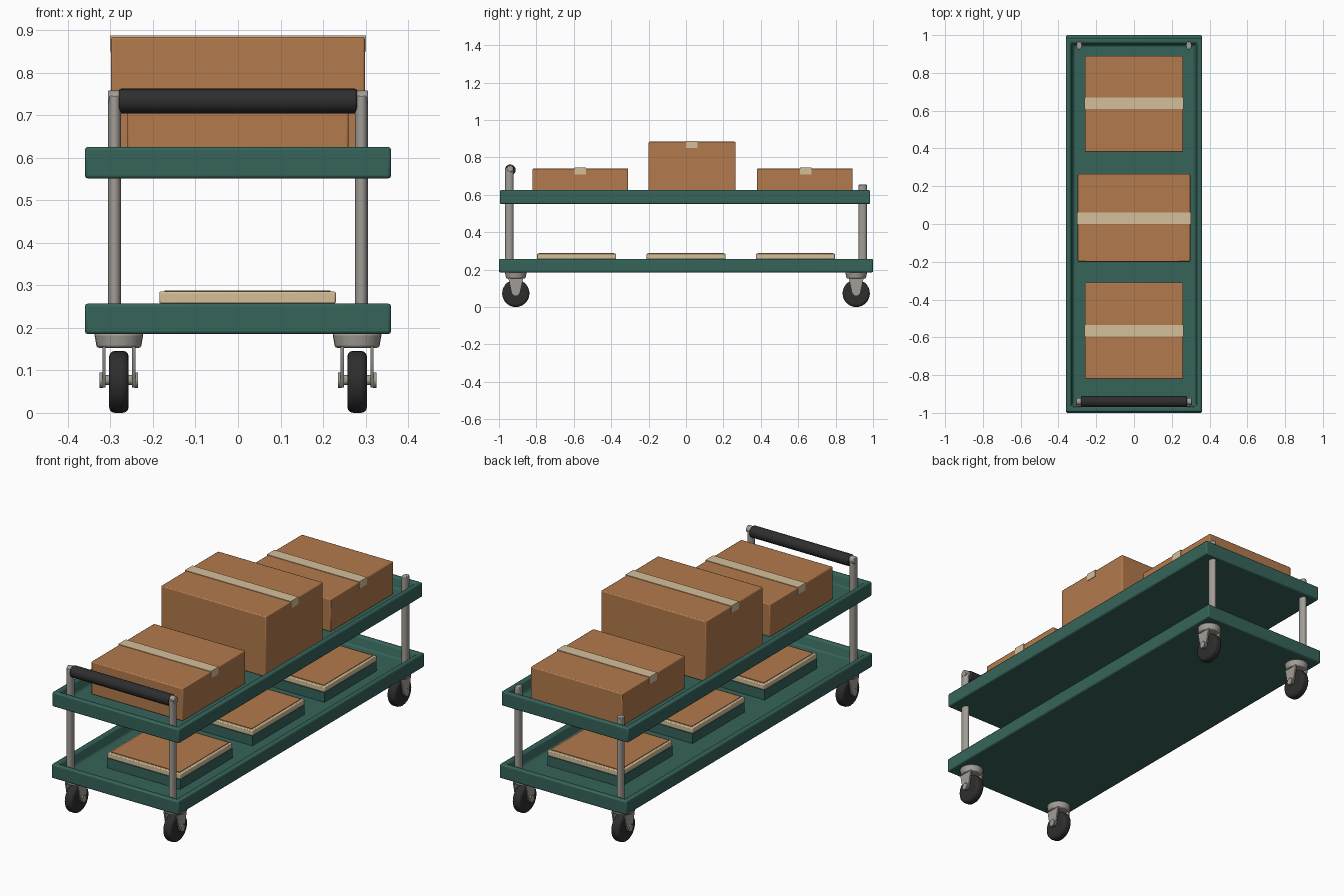
import bpy, bmesh, math
from mathutils import Matrix

if "Cube" in bpy.data.objects:
    bpy.data.objects.remove(bpy.data.objects["Cube"])


def mat(name, r, g, b):
    m = bpy.data.materials.new(name)
    m.diffuse_color = (r, g, b, 1)
    m.use_nodes = True
    m.node_tree.nodes["Principled BSDF"].inputs["Base Color"].default_value = m.diffuse_color
    return m


GREEN = mat("green plastic", 0.036, 0.127, 0.102)
CARD = mat("cardboard", 0.45, 0.195, 0.075)
CREAM = mat("cream tape", 0.66, 0.52, 0.32)
STEEL = mat("grey steel", 0.36, 0.335, 0.305)
BLACK = mat("black rubber", 0.027, 0.027, 0.028)


def finish(name, bm, mats, bevel=0.0, segs=2):
    bmesh.ops.recalc_face_normals(bm, faces=bm.faces)
    me = bpy.data.meshes.new(name)
    bm.to_mesh(me)
    bm.free()
    ob = bpy.data.objects.new(name, me)
    bpy.context.collection.objects.link(ob)
    for m in mats:
        me.materials.append(m)
    if bevel:
        b = ob.modifiers.new("bevel", 'BEVEL')
        b.width, b.segments, b.limit_method = bevel, segs, 'ANGLE'
        b.angle_limit = math.radians(40)
    bpy.context.view_layer.objects.active = ob
    ob.select_set(True)
    bpy.ops.object.shade_smooth_by_angle(angle=math.radians(35))
    ob.select_set(False)
    return ob


def box(name, x0, x1, y0, y1, z0, z1, m, bevel=0.0):
    bm = bmesh.new()
    bmesh.ops.create_cube(bm, size=1)
    for v in bm.verts:
        v.co = ((x0 + x1) / 2 + v.co.x * (x1 - x0), (y0 + y1) / 2 + v.co.y * (y1 - y0),
                (z0 + z1) / 2 + v.co.z * (z1 - z0))
    return finish(name, bm, [m], bevel)


def cyl(name, c, r, h, axis, m, bevel=0.0, sy=1.0, r2=None, n=24, segs=2):
    bm = bmesh.new()
    bmesh.ops.create_cone(bm, cap_ends=True, segments=n, radius1=r, radius2=r2 or r, depth=h)
    M = Matrix.Translation(c) @ Matrix.Diagonal((1, sy, 1, 1))
    if axis == 'X':
        M = M @ Matrix.Rotation(math.pi / 2, 4, 'Y')
    bmesh.ops.transform(bm, matrix=M, verts=bm.verts)
    return finish(name, bm, [m], bevel, segs)


# shelf trays: slab with a rim lip and a sunken floor
def tray(name, y0, y1, z0, z1, floor):
    bm = bmesh.new()
    rings = []
    for inset, z in ((0, z0), (0, z1), (0.025, z1), (0.04, floor)):
        x = 0.36 - inset
        rings.append([bm.verts.new(p) for p in ((-x, y0 + inset, z), (x, y0 + inset, z),
                                                (x, y1 - inset, z), (-x, y1 - inset, z))])
    for a, b in zip(rings, rings[1:]):
        for i in range(4):
            j = (i + 1) % 4
            bm.faces.new((a[i], a[j], b[j], b[i]))
    bm.faces.new(rings[0])
    bm.faces.new(rings[-1])
    finish(name, bm, [GREEN], 0.007)


tray("lower_tray", -1.0, 1.0, 0.185, 0.257, 0.207)
tray("upper_tray", -0.995, 0.985, 0.551, 0.625, 0.575)

# corner posts and casters
for sx in (-1, 1):
    for sy, end in ((-1, "front"), (1, "back")):
        tag = end + ("_left" if sx < 0 else "_right")
        top = 0.745 if sy < 0 else 0.655
        cyl("post_" + tag, (sx * 0.29, sy * 0.945, (0.2 + top) / 2), 0.0155, top - 0.2, 'Z',
            STEEL, 0.003, sy=1.4)
        x, y = sx * 0.28, sy * 0.91
        cyl("caster_plate_" + tag, (x, y, 0.17), 0.052, 0.034, 'Z', STEEL, 0.005, r2=0.058)
        cyl("caster_wheel_" + tag, (x, y, 0.073), 0.073, 0.046, 'X', BLACK, 0.014, n=28, segs=3)
        cyl("caster_axle_" + tag, (x, y, 0.077), 0.012, 0.09, 'X', STEEL, n=12)
        for s in (-1, 1):
            # tapered fork cheek
            bm = bmesh.new()
            prof = [(-0.04, 0.156), (0.04, 0.156), (0.022, 0.072), (0.01, 0.06),
                    (-0.01, 0.06), (-0.022, 0.072)]
            f = bm.faces.new([bm.verts.new((x + s * 0.031, y + a, b)) for a, b in prof])
            ext = bmesh.ops.extrude_face_region(bm, geom=[f])["geom"]
            for v in ext:
                if isinstance(v, bmesh.types.BMVert):
                    v.co.x += s * 0.008
            finish("caster_fork_" + tag, bm, [STEEL])
            cyl("caster_nut_" + tag, (x + s * 0.041, y, 0.077), 0.018, 0.008, 'X', STEEL, n=12)

# push handle with end fittings
cyl("handle_grip", (0, -0.94, 0.733), 0.029, 0.56, 'X', BLACK, 0.005)
for s in (-1, 1):
    cyl("handle_end", (s * 0.29, -0.94, 0.74), 0.018, 0.032, 'X', STEEL, 0.003, n=16)

# taped cartons on the upper shelf
for name, hx, y0, y1, top, ty in (("front_carton", 0.26, -0.82, -0.31, 0.742, -0.565),
                                  ("middle_carton", 0.298, -0.2, 0.265, 0.884, 0.03),
                                  ("back_carton", 0.26, 0.38, 0.89, 0.742, 0.64)):
    box(name, -hx, hx, y0, y1, 0.573, top, CARD, 0.005)
    box(name + "_tape", -hx, hx, ty - 0.031, ty + 0.031, top - 0.004, top + 0.003, CREAM)
    for s in (-1, 1):
        xs = sorted((s * (hx - 0.003), s * (hx + 0.003)))
        box(name + "_tape_end", *xs, ty - 0.031, ty + 0.031, top - 0.034, top + 0.003, CREAM)

# flat parcels on the lower shelf: green base, cream edge, cardboard top
for name, y in (("front_parcel", -0.585), ("middle_parcel", 0.0), ("back_parcel", 0.585)):
    box(name + "_base", -0.185, 0.23, y - 0.212, y + 0.212, 0.205, 0.257, GREEN)
    box(name + "_edge", -0.185, 0.23, y - 0.212, y + 0.212, 0.257, 0.285, CREAM, 0.004)
    box(name + "_top", -0.173, 0.218, y - 0.2, y + 0.2, 0.28, 0.288, CARD)
